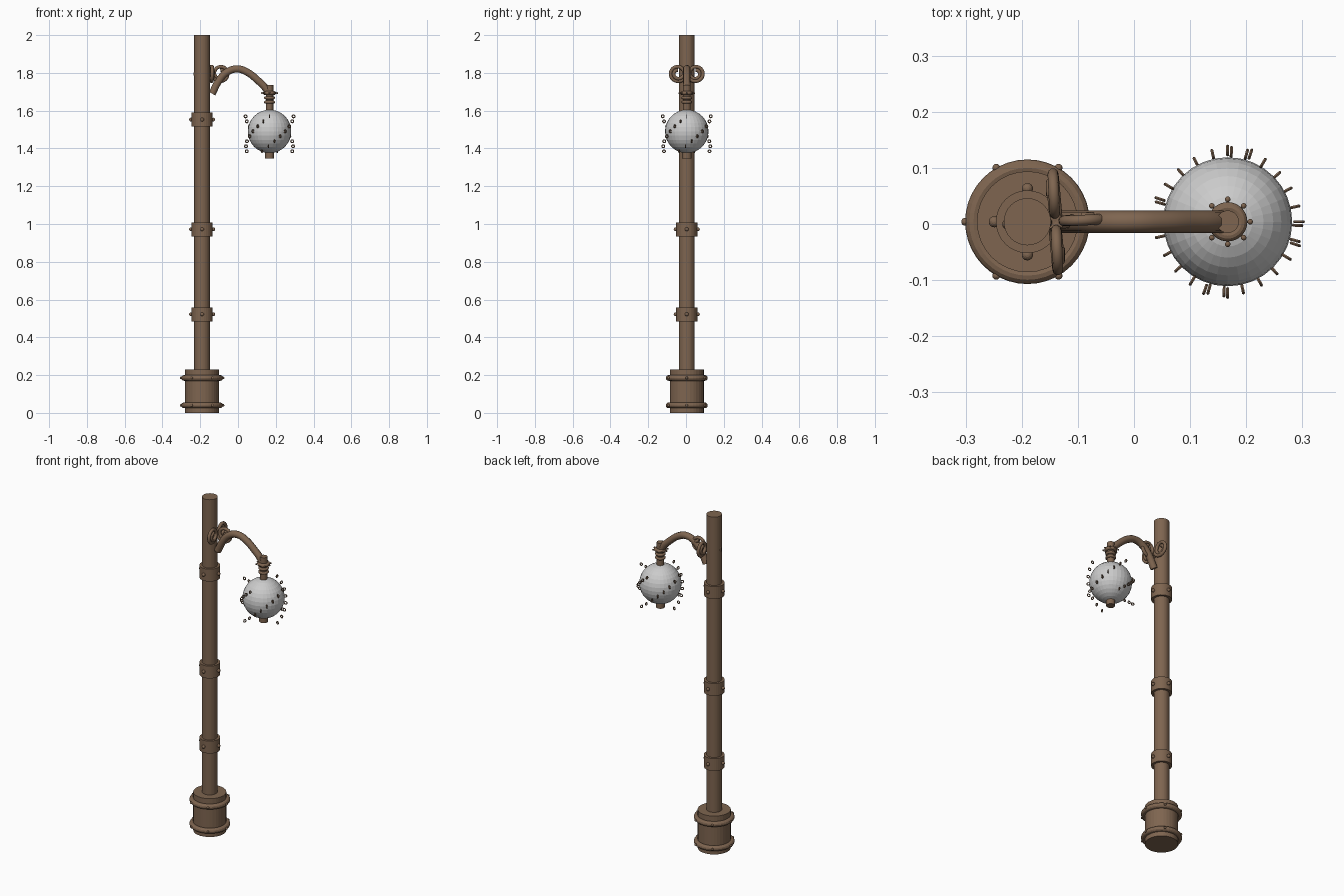
import bpy, math
from math import sin, cos, pi, radians
from mathutils import Vector

if "Cube" in bpy.data.objects:
    bpy.data.objects.remove(bpy.data.objects["Cube"])

brown = bpy.data.materials.new("brown_metal")
brown.diffuse_color = (0.21, 0.13, 0.08, 1)
brown.use_nodes = True
brown.node_tree.nodes["Principled BSDF"].inputs["Base Color"].default_value = brown.diffuse_color

Y0 = 0.004            # common centre line in y
POLE_X, LAMP_X = -0.19, 0.167


def finish(name, mat=brown):
    ob = bpy.context.object
    ob.name = name
    if mat:
        ob.data.materials.append(mat)
    return ob


def cylinder(name, x, z0, z1, r, sides=32):
    bpy.ops.mesh.primitive_cylinder_add(vertices=sides, radius=r, depth=z1 - z0,
                                        location=(x, Y0, (z0 + z1) / 2))
    return finish(name)


def ring(name, x, z, major, minor):
    bpy.ops.mesh.primitive_torus_add(location=(x, Y0, z), major_radius=major, minor_radius=minor,
                                     major_segments=40, minor_segments=12)
    return finish(name)


def rivets(name, x, z, dist, r, count):
    for i in range(count):
        a = 2 * pi * i / count
        bpy.ops.mesh.primitive_uv_sphere_add(segments=14, ring_count=8, radius=r,
                                             location=(x + dist * cos(a), Y0 + dist * sin(a), z))
        finish(f"{name}_{i + 1}")


def tube(name, points, r, kind='POLY'):
    cu = bpy.data.curves.new(name, 'CURVE')
    cu.dimensions = '3D'
    cu.bevel_depth = r
    cu.bevel_resolution = 3
    cu.use_fill_caps = True
    cu.resolution_u = 5
    sp = cu.splines.new(kind)
    if kind == 'BEZIER':
        sp.bezier_points.add(len(points) - 1)
        for bp, p in zip(sp.bezier_points, points):
            bp.co = p
            bp.handle_left_type = bp.handle_right_type = 'AUTO'
    else:
        sp.points.add(len(points) - 1)
        for pt, p in zip(sp.points, points):
            pt.co = (*p, 1)
    cu.materials.append(brown)
    ob = bpy.data.objects.new(name, cu)
    bpy.context.collection.objects.link(ob)
    return ob


# Base drum with two riveted bands
cylinder("base_drum", POLE_X, 0, 0.23, 0.09)
for i, z in enumerate((0.04, 0.185)):
    ring(f"base_band_{i + 1}", POLE_X, z, 0.096, 0.015)
    rivets(f"base_rivet_{i + 1}", POLE_X, z, 0.111, 0.007, 6)

# Pole with three riveted collars
cylinder("pole", POLE_X, 0.22, 2.0, 0.042)
for i, z in enumerate((0.522, 0.972, 1.553)):
    cylinder(f"collar_{i + 1}", POLE_X, z - 0.037, z + 0.037, 0.056)
    rivets(f"collar_rivet_{i + 1}", POLE_X, z, 0.059, 0.01, 4)

# Curved arm
arm = [(-0.137, 1.69), (-0.10, 1.76), (-0.06, 1.803), (-0.005, 1.821), (0.05, 1.803),
       (0.105, 1.76), (0.145, 1.72), (0.16, 1.695)]
tube("arm", [(x, Y0, z) for x, z in arm], 0.02, 'BEZIER')

# Four wrought scrolls around the arm root
for k in range(4):
    a = k * pi / 2 + radians(4)
    out = Vector((cos(a), sin(a), 0))
    side = Vector((-sin(a), cos(a), 0))
    pts = []
    for i in range(49):
        t = i / 48
        ang = pi + t * 2 * pi * 1.75
        rad = 0.043 - 0.026 * t ** 1.5
        pts.append(Vector((-0.14, Y0, 1.797)) + out * (0.047 + rad * cos(ang))
                   + Vector((0, 0, rad * sin(ang))) + side * 0.008 * (t - 0.5))
    tube(f"scroll_{k + 1}", pts, 0.0095)

# Lamp neck, riveted flange and stacked rings
cylinder("lamp_neck", LAMP_X, 1.59, 1.737, 0.02)
ring("lamp_flange", LAMP_X, 1.693, 0.025, 0.010)
rivets("flange_rivet", LAMP_X, 1.693, 0.040, 0.005, 8)
for i, z in enumerate((1.668, 1.645)):
    ring(f"neck_ring_{i + 1}", LAMP_X, z, 0.021, 0.008)

# Globe and bottom finial
bpy.ops.mesh.primitive_uv_sphere_add(segments=32, ring_count=16, radius=0.115,
                                     location=(LAMP_X, Y0, 1.49))
finish("globe", None)
cylinder("bottom_finial", LAMP_X, 1.347, 1.40, 0.024)

# Four spiral chains of small upright links round the globe
for c in range(4):
    for i in range(8):
        a = c * pi / 2 - radians(15.5) * i
        dist = 0.119 + 0.008 * abs(i - 3.5) / 3.5
        bpy.ops.mesh.primitive_torus_add(
            location=(LAMP_X + dist * cos(a), Y0 + dist * sin(a), 1.57 - 0.0264 * i),
            rotation=(pi / 2, 0, a), major_radius=0.0075, minor_radius=0.003,
            major_segments=14, minor_segments=6)
        finish(f"chain_{c + 1}_link_{i + 1}")
